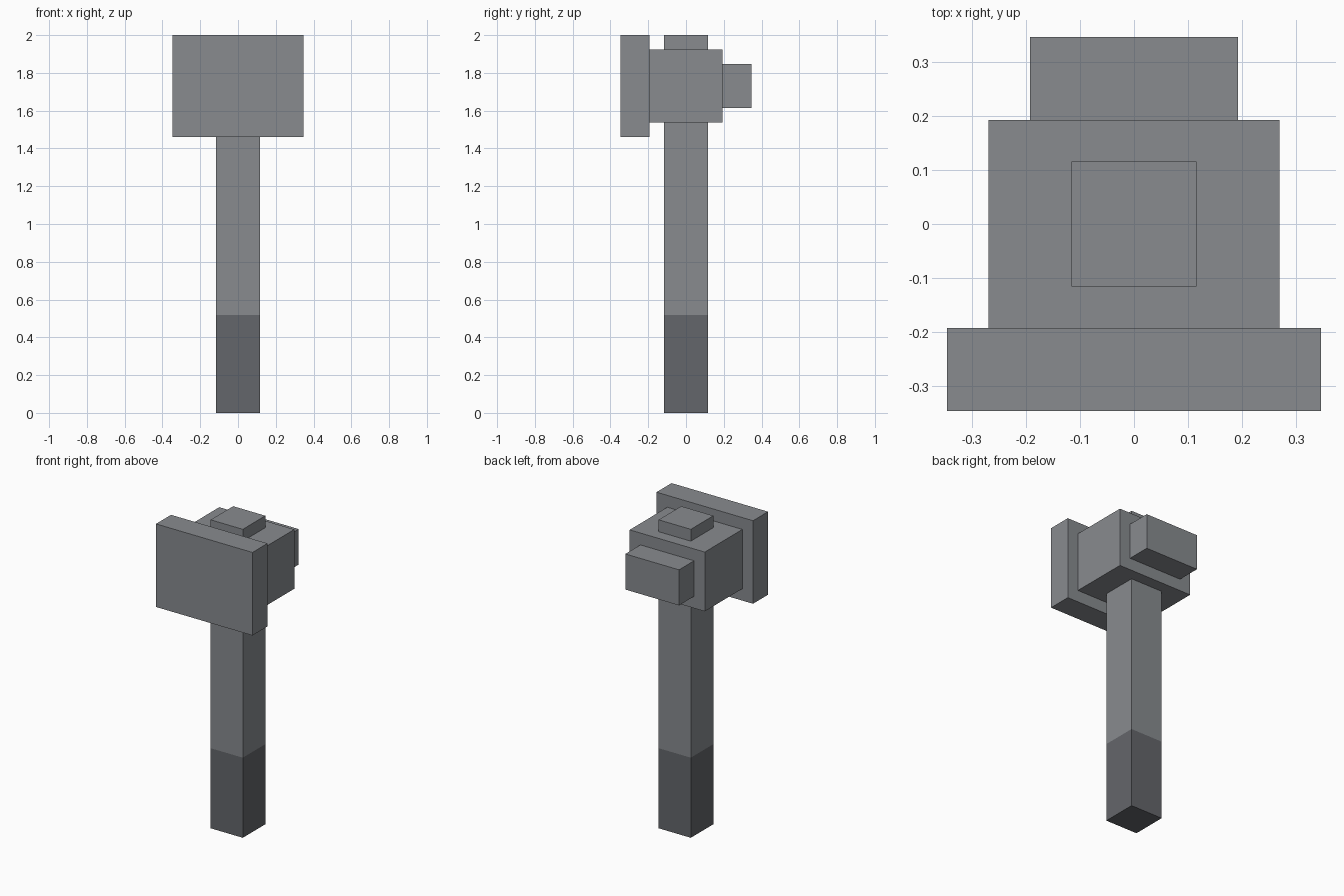
import bpy
import bmesh
from mathutils import Matrix, Vector

cube = bpy.data.objects.get("Cube")
if cube:
    bpy.data.objects.remove(cube, do_unlink=True)

U = 2 / 26  # grid unit: the hammer is 26 units tall


def material(name, rgb):
    m = bpy.data.materials.new(name)
    m.use_nodes = True
    m.diffuse_color = (*rgb, 1)
    bsdf = next(n for n in m.node_tree.nodes if n.type == 'BSDF_PRINCIPLED')
    bsdf.inputs["Base Color"].default_value = (*rgb, 1)
    bsdf.inputs["Roughness"].default_value = 0.8
    return m


steel = material("steel grey", (0.246, 0.258, 0.275))
grip = material("dark grip grey", (0.127, 0.133, 0.145))


def box(name, lo, hi, mats=(steel,)):
    """Box between two corners given in grid units."""
    lo, hi = Vector(lo) * U, Vector(hi) * U
    bm = bmesh.new()
    bmesh.ops.create_cube(bm, size=1, matrix=Matrix.LocRotScale(
        (lo + hi) / 2, None, hi - lo))
    mesh = bpy.data.meshes.new(name)
    bm.to_mesh(mesh)
    bm.free()
    for m in mats:
        mesh.materials.append(m)
    obj = bpy.data.objects.new(name, mesh)
    bpy.context.collection.objects.link(obj)
    return obj


# Hammer head: wide striking plate, central block and rear peg
box("striking_plate", (-4.5, -4.5, 19), (4.5, -2.5, 26))
box("head_block", (-3.5, -2.5, 20), (3.5, 2.5, 25))
box("rear_peg", (-2.5, 2.5, 21), (2.5, 4.5, 24))

# Square handle through the head, cut where the dark grip begins
handle = box("handle", (-1.5, -1.5, 0), (1.5, 1.5, 26), (steel, grip))
grip_top = 6.75 * U
bm = bmesh.new()
bm.from_mesh(handle.data)
bmesh.ops.bisect_plane(bm, geom=bm.verts[:] + bm.edges[:] + bm.faces[:],
                       plane_co=(0, 0, grip_top), plane_no=(0, 0, 1))
for f in bm.faces:
    f.material_index = int(f.calc_center_median().z < grip_top)
bm.to_mesh(handle.data)
bm.free()
